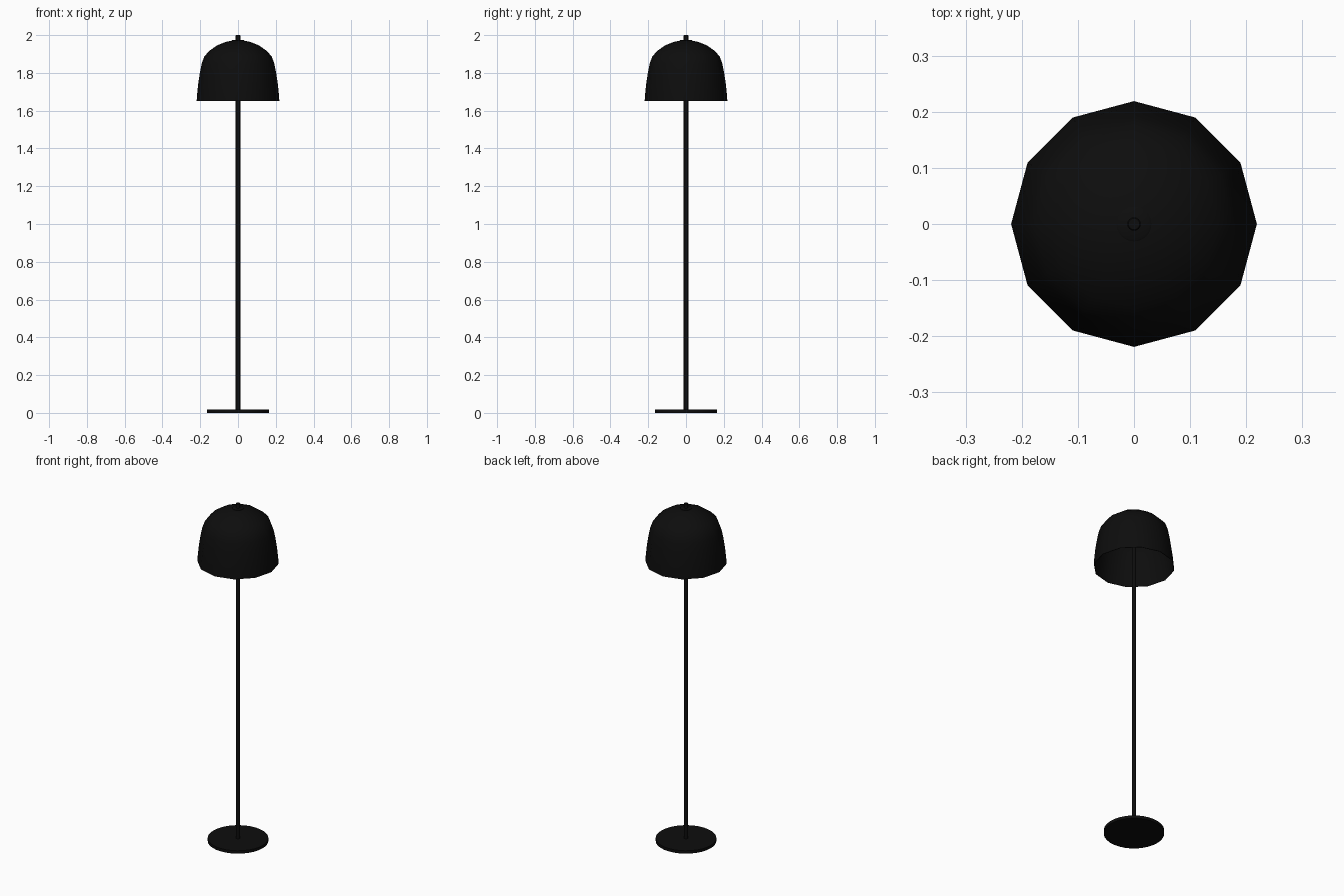
import bpy, bmesh
from math import cos, sin, tau, radians

if "Cube" in bpy.data.objects:
    bpy.data.objects.remove(bpy.data.objects["Cube"])

black = bpy.data.materials.new("black_metal")
black.diffuse_color = (0.004, 0.004, 0.004, 1)
black.use_nodes = True
black.node_tree.nodes["Principled BSDF"].inputs["Base Color"].default_value = black.diffuse_color


def lathe(name, profile, sides, angle=35):
    """Spin (radius, z) points around z; radius 0 closes to a pole point."""
    bm = bmesh.new()
    rings = []
    for r, z in profile:
        n = sides if r > 0 else 1
        rings.append([bm.verts.new((r * cos(tau * i / sides), r * sin(tau * i / sides), z))
                      for i in range(n)])
    for a, b in zip(rings, rings[1:]):
        for i in range(sides):
            j = (i + 1) % sides
            quad = [a[i % len(a)], a[j % len(a)], b[j % len(b)], b[i % len(b)]]
            bm.faces.new(list(dict.fromkeys(quad)))
    bmesh.ops.recalc_face_normals(bm, faces=bm.faces)
    mesh = bpy.data.meshes.new(name)
    bm.to_mesh(mesh)
    bm.free()
    ob = bpy.data.objects.new(name, mesh)
    bpy.context.collection.objects.link(ob)
    mesh.materials.append(black)
    bpy.ops.object.select_all(action='DESELECT')
    ob.select_set(True)
    bpy.context.view_layer.objects.active = ob
    bpy.ops.object.shade_smooth_by_angle(angle=radians(angle))
    return ob


# Flat round foot
lathe("base", [(0, 0), (0.163, 0), (0.163, 0.017), (0, 0.017)], 32)

# Pole from the foot up through the shade, ending in a small tip
lathe("pole", [(0, 0.01), (0.012, 0.01), (0.012, 1.998), (0.010, 2.0), (0, 2.0)], 16)

# Collar on top of the shade
lathe("collar", [(0, 1.962), (0.031, 1.962), (0.031, 1.973), (0.028, 1.975), (0, 1.975)], 24)

# Twelve-sided dome shade: outer skin, rim, then inner skin
outer = [(0.219, 1.65), (0.217, 1.68), (0.211, 1.74), (0.202, 1.80), (0.192, 1.85),
         (0.178, 1.888), (0.150, 1.918), (0.110, 1.946), (0.065, 1.964), (0.030, 1.971)]
inner = [(r - 0.003, z - (0.003 if i else 0)) for i, (r, z) in enumerate(outer)]
lathe("lamp_shade", [(0, 1.972)] + outer[::-1] + inner + [(0, 1.969)], 12, 40)
